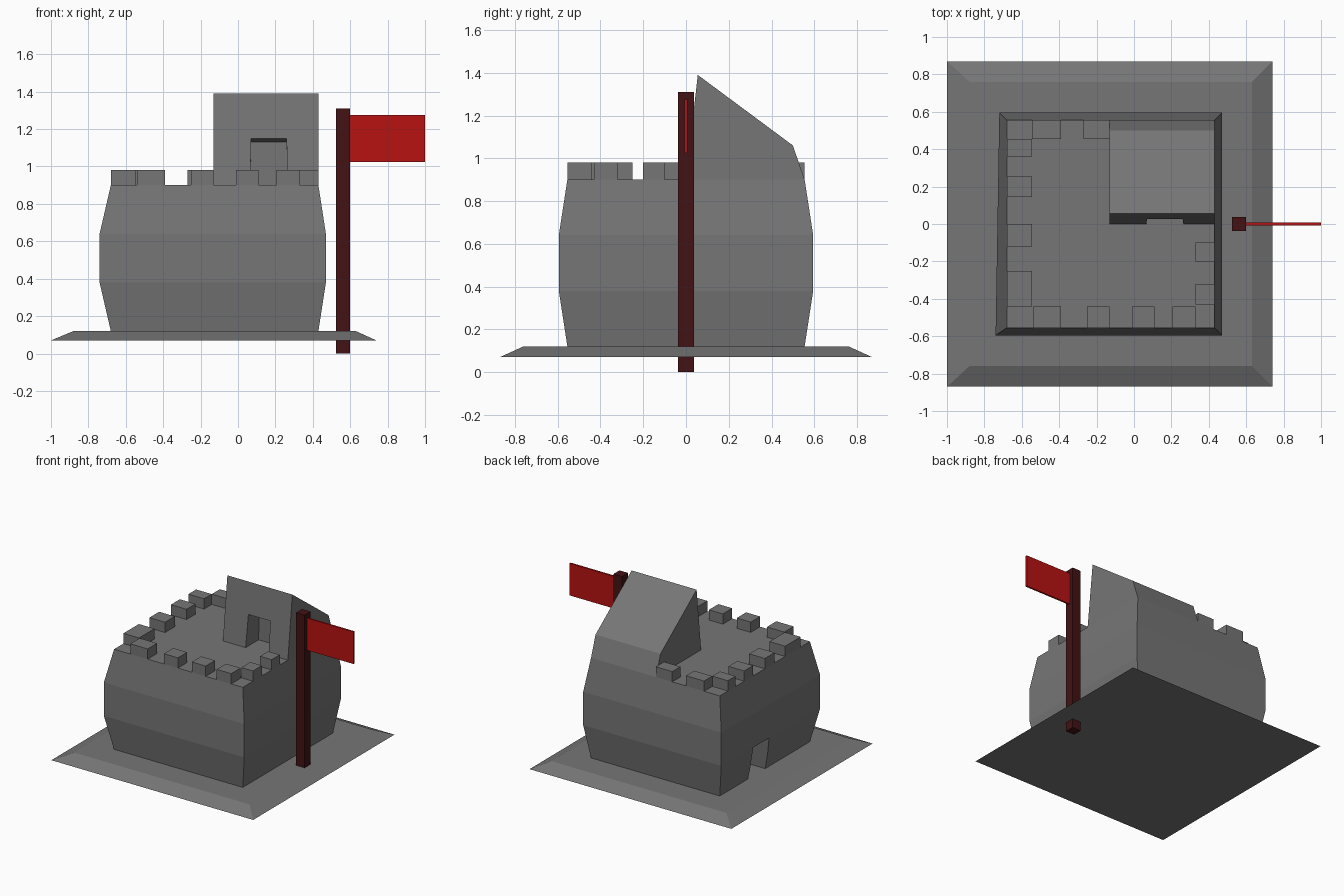
import bpy, bmesh

if "Cube" in bpy.data.objects:
    bpy.data.objects.remove(bpy.data.objects["Cube"])


def material(name, rgb):
    m = bpy.data.materials.new(name)
    m.diffuse_color = (*rgb, 1)
    m.use_nodes = True
    m.node_tree.nodes["Principled BSDF"].inputs["Base Color"].default_value = m.diffuse_color
    return m


STONE = material("grey stone", (0.18, 0.18, 0.18))
POLE = material("dark red wood", (0.056, 0.006, 0.007))
FLAG = material("red cloth", (0.48, 0.006, 0.006))


def loft(name, rings, mat):
    """Closed solid through a list of rings with equal point counts."""
    bm = bmesh.new()
    loops = [[bm.verts.new(p) for p in ring] for ring in rings]
    n = len(loops[0])
    for a, b in zip(loops, loops[1:]):
        for i in range(n):
            j = (i + 1) % n
            bm.faces.new((a[i], a[j], b[j], b[i]))
    bm.faces.new(loops[0][::-1])
    bm.faces.new(loops[-1])
    bmesh.ops.recalc_face_normals(bm, faces=bm.faces)
    mesh = bpy.data.meshes.new(name)
    bm.to_mesh(mesh)
    bm.free()
    mesh.materials.append(mat)
    ob = bpy.data.objects.new(name, mesh)
    bpy.context.collection.objects.link(ob)
    return ob


def rect(x0, x1, y0, y1, z):
    return [(x0, y0, z), (x1, y0, z), (x1, y1, z), (x0, y1, z)]


def box(name, x0, x1, y0, y1, z0, z1, mat):
    return loft(name, [rect(x0, x1, y0, y1, z0), rect(x0, x1, y0, y1, z1)], mat)


def carve(ob, cutter):
    mod = ob.modifiers.new("carve", 'BOOLEAN')
    mod.operation = 'DIFFERENCE'
    mod.solver = 'EXACT'
    mod.object = cutter
    cutter.hide_render = True
    bpy.context.view_layer.objects.active = ob
    bpy.ops.object.modifier_apply(modifier=mod.name)
    bpy.data.objects.remove(cutter)


# Bevelled ground slab
loft("base_slab", [rect(-1, 0.74, -0.87, 0.87, 0.07),
                   rect(-0.88, 0.63, -0.76, 0.76, 0.12)], STONE)

# Bulging castle wall, back left edge bulges a little less
rings = []
for z, bulge in ((0.12, 0), (0.38, 1), (0.64, 1), (0.90, 0)):
    ring = rect(-0.68 - 0.06 * bulge, 0.43 + 0.04 * bulge,
                -0.555 - 0.04 * bulge, 0.555 + 0.04 * bulge, z)
    ring[3] = (-0.68 - 0.04 * bulge, ring[3][1], z)
    rings.append(ring)
body = loft("castle_body", rings, STONE)

# Gate recess in the left wall
carve(body, loft("gate_cutter", [rect(-0.9, -0.55, -0.01, 0.21, 0.05),
                                 rect(-0.9, -0.55, 0.02, 0.21, 0.38)], STONE))

# Keep with leaning front and sloping roof, profile in y and z
profile = [(0.0, 0.90), (0.055, 1.39), (0.50, 1.06), (0.555, 0.90)]
keep = loft("keep", [[(x, y, z) for y, z in profile] for x in (-0.13, 0.43)], STONE)

# Keep doorway recess
carve(keep, loft("door_cutter", [
    [(0.065, y, 0.85), (0.265, y, 0.85), (0.26, y, top), (0.07, y, top)]
    for y, top in ((-0.05, 1.16), (0.16, 1.13))], STONE))

# Battlements: spans along each wall
walls = {
    "front": [(-0.54, -0.39), (-0.25, -0.13), (-0.01, 0.11), (0.205, 0.33)],
    "back": [(-0.545, -0.39), (-0.27, -0.13)],
    "left": [(-0.44, -0.25), (-0.12, 0.0), (0.145, 0.255), (0.36, 0.455)],
    "right": [(-0.43, -0.32), (-0.20, -0.10)],
}
depth = {"front": (-0.555, -0.44), "back": (0.455, 0.555),
         "left": (-0.68, -0.545), "right": (0.33, 0.43)}
for side, spans in walls.items():
    for i, span in enumerate(spans):
        along_x = side in ("front", "back")
        xs, ys = (span, depth[side]) if along_x else (depth[side], span)
        box(f"battlement_{side}_{i + 1}", *xs, *ys, 0.90, 0.98, STONE)

# Flagpole and flag
box("flagpole", 0.525, 0.60, -0.037, 0.037, 0.0, 1.31, POLE)
box("flag", 0.60, 1.0, -0.007, 0.007, 1.025, 1.275, FLAG)
